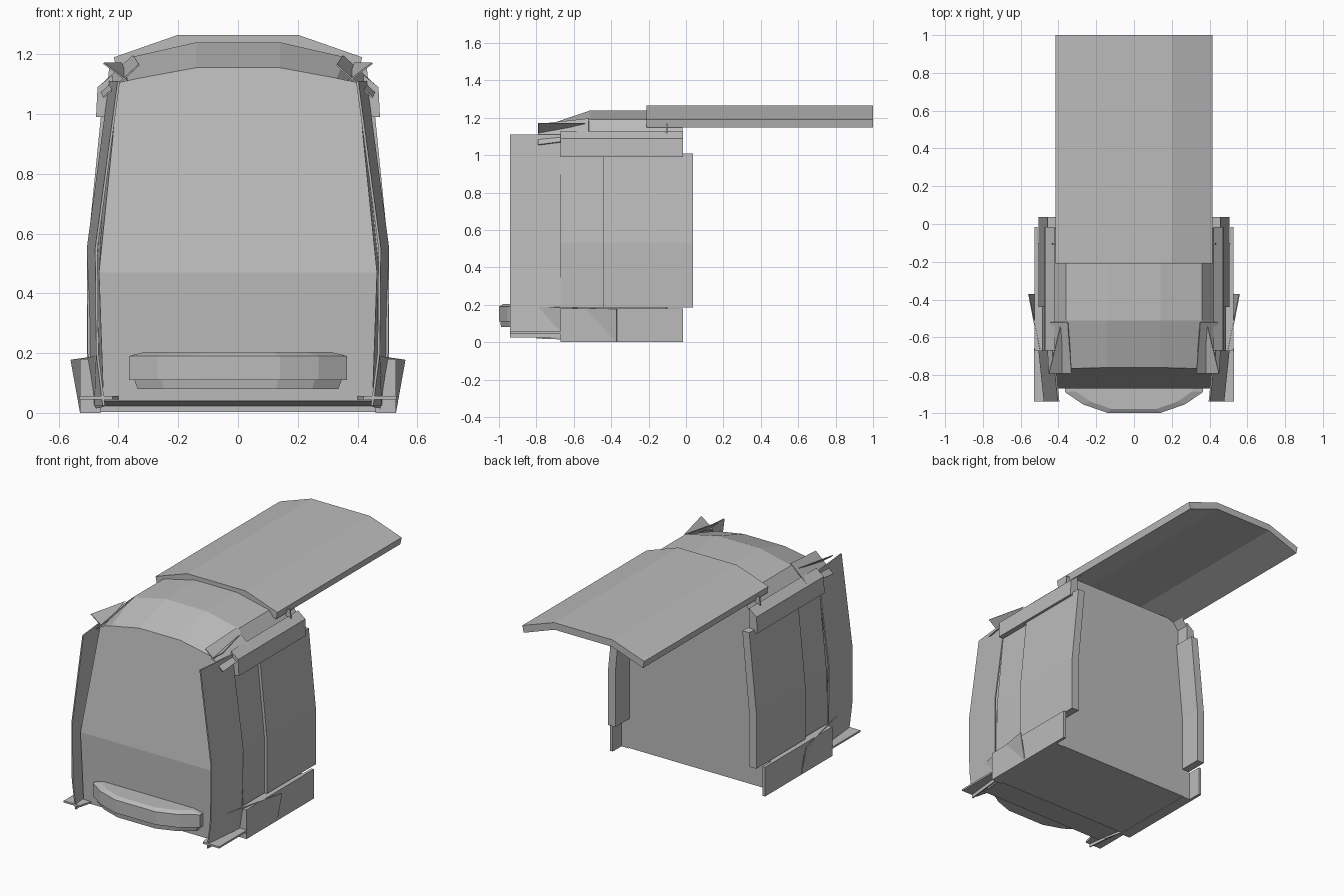
import bpy, bmesh
from mathutils import Vector

cube = bpy.data.objects.get("Cube")
if cube:
    bpy.data.objects.remove(cube)

grey = bpy.data.materials.new("plain_grey")
grey.use_nodes = True
tone = (0.5, 0.5, 0.5, 1)
grey.diffuse_color = tone
grey.node_tree.nodes["Principled BSDF"].inputs["Base Color"].default_value = tone


def finish(name, bm):
    bmesh.ops.recalc_face_normals(bm, faces=bm.faces)
    mesh = bpy.data.meshes.new(name)
    bm.to_mesh(mesh)
    bm.free()
    mesh.materials.append(grey)
    obj = bpy.data.objects.new(name, mesh)
    bpy.context.collection.objects.link(obj)
    return obj


def loft(name, rings, cap=True):
    """Skin closed rings of equal length and cap both ends."""
    bm = bmesh.new()
    loops = [[bm.verts.new(p) for p in ring] for ring in rings]
    n = len(loops[0])
    for a, b in zip(loops, loops[1:]):
        for i in range(n):
            j = (i + 1) % n
            bm.faces.new((a[i], a[j], b[j], b[i]))
    if cap:
        bm.faces.new(loops[0])
        bm.faces.new(loops[-1])
    return finish(name, bm)


def mirrored(half):
    """Complete a ring from its +x half."""
    return half + [(-p[0], *p[1:]) for p in reversed(half)]


def extrude_y(name, profile, y0, y1):
    return loft(name, [[(x, y, z) for x, z in profile] for y in (y0, y1)])


def extrude_z(name, outline, z0, z1):
    return loft(name, [[(x, y, z) for x, y in outline] for z in (z0, z1)])


def plate(name, corners, thickness=0.005):
    pts = [Vector(c) for c in corners]
    n = (pts[1] - pts[0]).cross(pts[2] - pts[0]).normalized() * thickness / 2
    return loft(name, [[p - n for p in pts], [p + n for p in pts]])


def pair(name, build, *args):
    """Build the left part and a mirrored right copy."""
    left = build("left_" + name, *args)
    bm = bmesh.new()
    bm.from_mesh(left.data)
    for v in bm.verts:
        v.co.x = -v.co.x
    finish("right_" + name, bm)


WALL_Y = -0.1

# Cab shell: the roof overhangs the rear wall and slopes down to a raked front
section = [(0.47, 0.01), (0.48, 0.47), (0.435, 1.09), (0.36, 1.19), (0.14, 1.24)]
front = [(0.45, -0.86, 0.04), (0.465, -0.87, 0.47), (0.40, -0.77, 1.105),
         (0.33, -0.765, 1.12), (0.14, -0.76, 1.155)]
rear = mirrored([(x, -0.02 if z > 1 else WALL_Y, z) for x, z in section])
middle = mirrored([(x, -0.51, z) for x, z in section])
loft("cab_shell", [rear, middle, mirrored(front)], cap=False)

# Front panels, divided at the crease
bm = bmesh.new()
v = [bm.verts.new(p) for p in mirrored(front)]
bm.faces.new((v[0], v[1], v[-2], v[-1]))
bm.faces.new(v[1:-1])
finish("front_panel", bm)

# Rear wall, set in between the doors and skirts
wall = [(0.52, 0.005), (0.52, 0.175), (0.49, 0.19), (0.49, 0.53), (0.445, 1.0), (0.43, 1.17)]
extrude_y("rear_wall", mirrored(wall), WALL_Y - 0.008, WALL_Y)

# Floor pan, and the front sill with projecting corners
extrude_z("floor_pan", mirrored([(0.52, WALL_Y), (0.52, -0.66)]), 0.003, 0.045)
sill = [(0.53, -0.66), (0.53, -0.94), (0.42, -0.94), (0.40, -0.86)]
extrude_z("front_sill", mirrored(sill), 0.045, 0.056)

# Door slabs, following the inward lean of the sides
door = [(0.505, 0.185), (0.505, 0.53), (0.457, 1.01),
        (0.41, 1.01), (0.455, 0.53), (0.455, 0.185)]
pair("door", extrude_y, door, -0.44, 0.037)
panel = [(x - 0.017, z) for x, z in door]
pair("side_panel", extrude_y, panel, -0.67, -0.44)

# Gutters above the doors
gutter = [(0.42, 0.99), (0.475, 0.99), (0.47, 1.09), (0.42, 1.13)]
pair("gutter", extrude_y, gutter, -0.67, -0.015)

# Skirts below the doors, ending in thin flanges behind the wall
for label, inner, y0, y1 in (("skirt", 0.46, -0.67, WALL_Y),
                             ("skirt_flange", 0.51, WALL_Y, -0.015)):
    block = [(inner, 0.0), (0.528, 0.0), (0.528, 0.18), (inner, 0.18)]
    pair(label, extrude_y, block, y0, y1)

# Angled fins beside the windscreen
edge = [(0.445, 0.025), (0.467, 0.2), (0.47, 0.55), (0.395, 1.11)]
fin = []
for shift in (0.0, 0.008):
    fin.append([(x + shift, -0.94, z) for x, z in edge]
               + [(x + shift + 0.028, -0.67, z) for x, z in reversed(edge)])
pair("corner_fin", loft, fin)

# Flared lower wings
pair("lower_wing", plate, [(0.527, -0.37, 0.005), (0.558, -0.37, 0.178),
                           (0.475, -0.8, 0.19), (0.45, -0.8, 0.02)])

# Thin crossing plates at the roof corners
pair("roof_corner_plate", plate, [(0.33, -0.79, 1.165), (0.45, -0.79, 1.055),
                                  (0.465, -0.52, 1.09), (0.35, -0.52, 1.195)])
pair("roof_corner_flap", plate, [(0.45, -0.79, 1.17), (0.37, -0.79, 1.11),
                                 (0.39, -0.54, 1.17)])

# Long roof canopy reaching backwards
top = [(-0.415, 1.19), (-0.2, 1.265), (0.2, 1.265), (0.415, 1.19)]
bottom = [(x * 0.98, z - 0.043) for x, z in reversed(top)]
extrude_y("roof_canopy", top + bottom, -0.21, 1.0)

# Curved bumper with a domed top and a narrower tray below
bow = mirrored([(0.365, -0.86), (0.365, -0.89), (0.27, -0.955), (0.14, -1.0)])


def bow_ring(scale, z):
    return [(x * scale, -0.86 + (y + 0.86) * scale, z) for x, y in bow]


loft("bumper", [bow_ring(1, 0.11), bow_ring(1, 0.19), bow_ring(0.85, 0.204)])
loft("bumper_tray", [bow_ring(0.92, 0.08), bow_ring(0.95, 0.11)])
